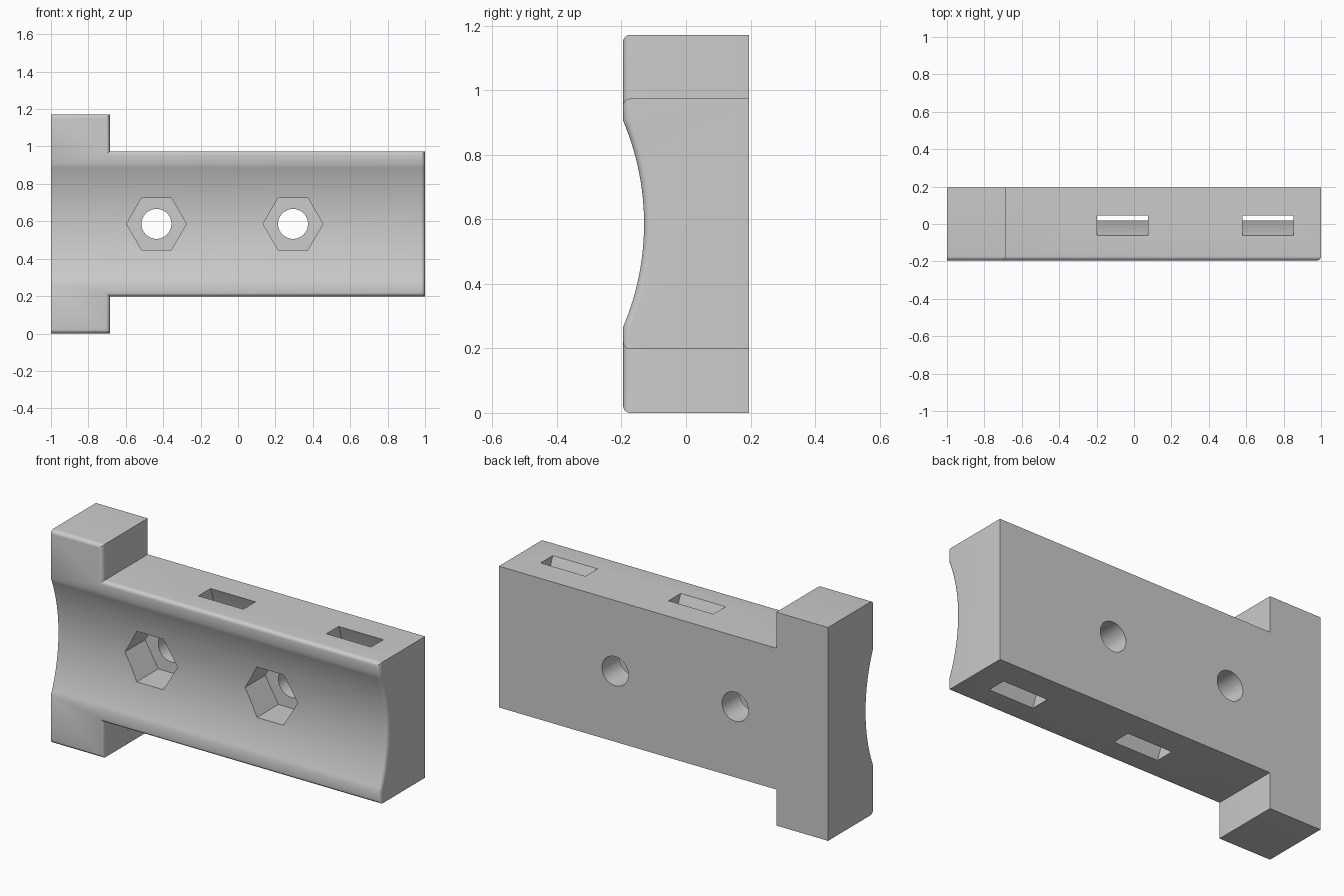
import bpy, bmesh, math
from mathutils import Matrix

if "Cube" in bpy.data.objects:
    bpy.data.objects.remove(bpy.data.objects["Cube"], do_unlink=True)

BACK, FRONT = 0.195, -0.195
MID, HEIGHT = 0.586, 1.172          # groove axis height, full height
LOW, HIGH = 0.198, 0.974            # bar bottom and top
GROOVE_R, AXIS_Y = 0.82, -0.95      # groove radius and axis depth
FLANGE_X = -0.685

grey = bpy.data.materials.new("plain grey")
grey.use_nodes = True
colour = (0.6, 0.6, 0.6, 1)
grey.diffuse_color = colour
grey.node_tree.nodes["Principled BSDF"].inputs["Base Color"].default_value = colour


def make_object(name, bm):
    bmesh.ops.recalc_face_normals(bm, faces=bm.faces)
    mesh = bpy.data.meshes.new(name)
    bm.to_mesh(mesh)
    bm.free()
    mesh.materials.append(grey)
    ob = bpy.data.objects.new(name, mesh)
    bpy.context.collection.objects.link(ob)
    return ob


def front_y(z):
    return max(FRONT, AXIS_Y + math.sqrt(GROOVE_R ** 2 - (z - MID) ** 2))


def extrude(bm, faces, offset):
    """Thicken faces into a solid and return the new vertices."""
    geom = bmesh.ops.extrude_face_region(bm, geom=faces, use_keep_orig=True)["geom"]
    verts = [v for v in geom if isinstance(v, bmesh.types.BMVert)]
    bmesh.ops.translate(bm, vec=offset, verts=verts)
    return verts


# Body: grooved front sheet with a flange and a bar, thickened to a flat back
rim = math.sqrt(GROOVE_R ** 2 - (FRONT - AXIS_Y) ** 2)
half_angle = math.asin(rim / GROOVE_R)
STEPS = 32
arc = [MID + GROOVE_R * math.sin(half_angle * (2 * i / STEPS - 1)) for i in range(STEPS + 1)]
levels = [0, LOW] + arc + [HIGH, HEIGHT]
bm = bmesh.new()
cols = [[bm.verts.new((x, front_y(z), z)) for z in levels] for x in (-1, FLANGE_X, 1)]
for c in range(2):
    for i in range(len(levels) - 1):
        if c == 0 or 0 < i < len(levels) - 2:
            bm.faces.new((cols[c][i], cols[c + 1][i], cols[c + 1][i + 1], cols[c][i + 1]))
bmesh.ops.delete(bm, geom=[v for v in bm.verts if not v.link_faces], context='VERTS')
for v in extrude(bm, bm.faces[:], (0, 1, 0)):
    v.co.y = BACK
bmesh.ops.recalc_face_normals(bm, faces=bm.faces)
bmesh.ops.dissolve_limit(bm, angle_limit=math.radians(0.4), verts=bm.verts, edges=bm.edges)

# Rounded front outline, except along the flange's outer end
outline = []
for e in bm.edges:
    on_front = all(v.co.y < 0 for v in e.verts)
    at_end = all(v.co.x < -0.99 for v in e.verts)
    if on_front and not at_end and e.calc_face_angle(0) > 1.2:
        outline.append(e)
bmesh.ops.bevel(bm, geom=outline, offset=0.022, offset_type='OFFSET', segments=6,
                profile=0.5, affect='EDGES', clamp_overlap=False)
body = make_object("bracket_body", bm)


def bore(name, x, radius, sides, y0, y1):
    """Prism cutter running front to back."""
    bm = bmesh.new()
    place = Matrix.Translation((x, (y0 + y1) / 2, MID)) @ Matrix.Rotation(math.pi / 2, 4, 'X')
    if sides == 6:
        place = place @ Matrix.Rotation(math.pi / 2, 4, 'Z')
    bmesh.ops.create_cone(bm, cap_ends=True, segments=sides, radius1=radius, radius2=radius,
                          depth=y1 - y0, matrix=place)
    return make_object(name, bm)


def strap_slot(name, x0, x1):
    """Curved channel cutter, concentric with the groove, running top to bottom."""
    bm = bmesh.new()
    loop = []
    for r, way in ((0.97, 1), (1.068, -1)):
        for i in range(25):
            a = way * 0.5 * (i / 12 - 1)
            loop.append(bm.verts.new((x0, AXIS_Y + r * math.cos(a), MID + r * math.sin(a))))
    extrude(bm, [bm.faces.new(loop)], (x1 - x0, 0, 0))
    return make_object(name, bm)


# Bolt holes, hexagonal nut pockets and strap slots
cutters = []
for x in (-0.436, 0.294):
    cutters.append(bore("nut_pocket_cutter", x, 0.16, 6, -0.4, 0.045))
    cutters.append(bore("bolt_hole_cutter", x, 0.08, 48, -0.3, 0.4))
for x0, x1 in ((-0.198, 0.075), (0.58, 0.852)):
    cutters.append(strap_slot("strap_slot_cutter", x0, x1))

bpy.context.view_layer.objects.active = body
for cutter in cutters:
    mod = body.modifiers.new("cut", 'BOOLEAN')
    mod.operation = 'DIFFERENCE'
    mod.solver = 'EXACT'
    mod.object = cutter
    bpy.ops.object.modifier_apply(modifier=mod.name)
    bpy.data.objects.remove(cutter, do_unlink=True)

# Smooth groove and rounds, crisp corners
for ob in bpy.context.selected_objects:
    ob.select_set(False)
body.select_set(True)
bpy.ops.object.shade_smooth_by_angle(angle=math.radians(30))
